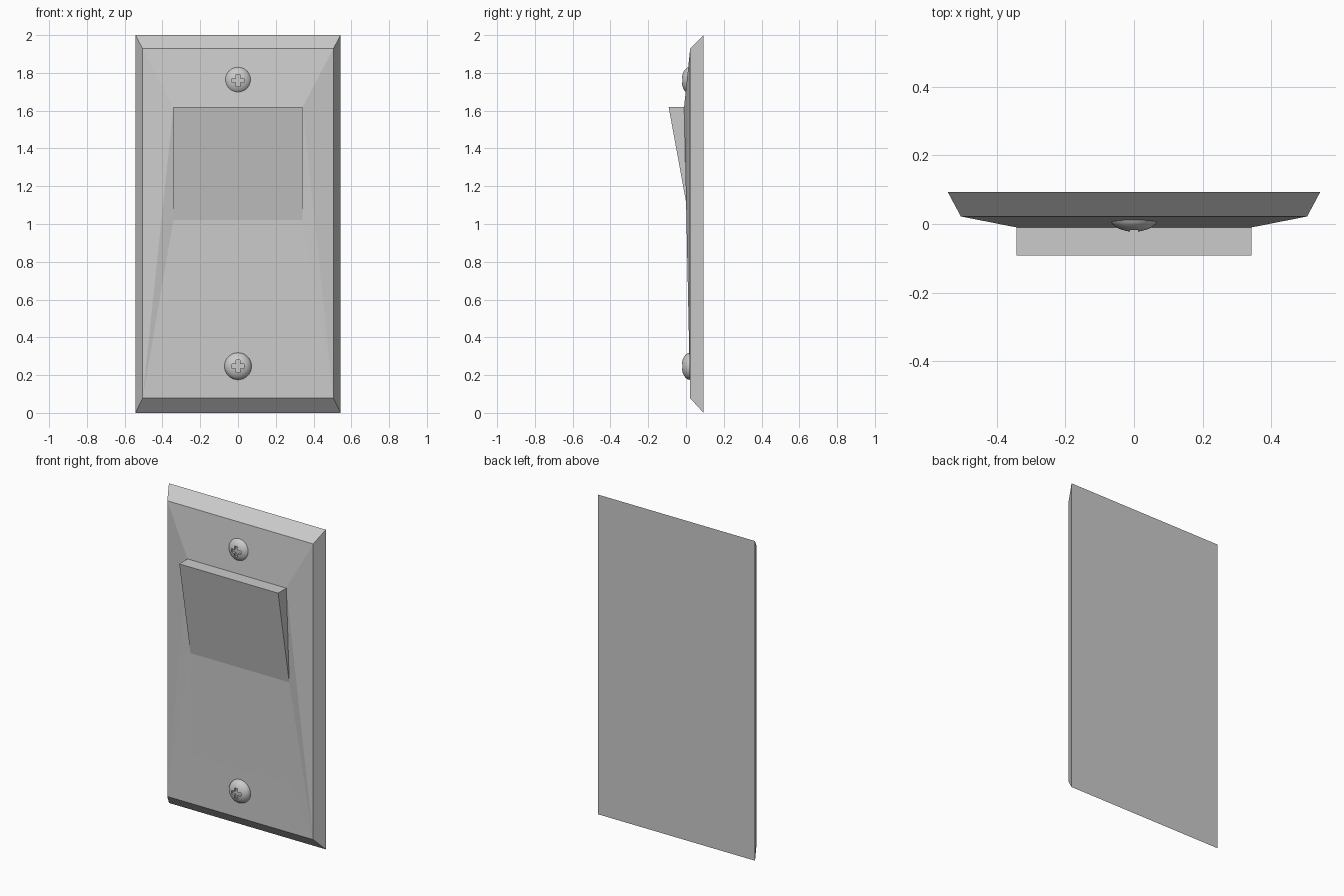
import bpy, bmesh, math
from mathutils import Matrix

if "Cube" in bpy.data.objects:
    bpy.data.objects.remove(bpy.data.objects["Cube"])

BACK, FACE = 0.093, 0.022


def finish(name, bm):
    bmesh.ops.recalc_face_normals(bm, faces=bm.faces)
    me = bpy.data.meshes.new(name)
    bm.to_mesh(me)
    bm.free()
    ob = bpy.data.objects.new(name, me)
    bpy.context.collection.objects.link(ob)
    return ob


def rect(bm, hx, y, z0, z1):
    return [bm.verts.new((x, y, z)) for x, z in ((-hx, z0), (hx, z0), (hx, z1), (-hx, z1))]


# wall plate: bevelled rim, then a front that swells up around the rocker
bm = bmesh.new()
back = rect(bm, 0.543, BACK, 0, 2)
rim = rect(bm, 0.505, FACE, 0.078, 1.928)
bm.faces.new(back)
for i in range(4):
    j = (i + 1) % 4
    bm.faces.new((back[i], back[j], rim[j], rim[i]))
levels = [(FACE, 0.38), (0.018, 1.02), (-0.01, 1.62)]
left, right = ([bm.verts.new((x, y, z)) for y, z in levels] for x in (-0.342, 0.342))
bm.faces.new((rim[0], rim[1], right[0], left[0]))
bm.faces.new((rim[2], rim[3], left[2], right[2]))
for side, lo, hi in ((left, rim[0], rim[3]), (right, rim[1], rim[2])):
    bm.faces.new((lo, side[0], side[1]))
    bm.faces.new((lo, side[1], side[2]))
    bm.faces.new((lo, side[2], hi))
for i in range(2):
    bm.faces.new((left[i], right[i], right[i + 1], left[i + 1]))
finish("wall_plate", bm)


def prism(name, pts, vec):
    bm = bmesh.new()
    f = bm.faces.new([bm.verts.new(p) for p in pts])
    new = bmesh.ops.extrude_face_region(bm, geom=[f])["geom"]
    bmesh.ops.translate(bm, vec=vec, verts=[v for v in new if isinstance(v, bmesh.types.BMVert)])
    return finish(name, bm)


# raised half of the rocker
prism("rocker", [(-0.342, -0.092, 1.62), (-0.342, -0.005, 1.62), (-0.342, 0.018, 1.02)], (0.684, 0, 0))


# domed screw with a cross recess
def screw(name, z):
    bm = bmesh.new()
    bmesh.ops.create_uvsphere(bm, u_segments=32, v_segments=24, radius=1,
                              matrix=Matrix.Rotation(math.pi / 2, 4, 'X'))
    cut = bmesh.ops.bisect_plane(bm, geom=bm.verts[:] + bm.edges[:] + bm.faces[:], dist=1e-4,
                                 plane_co=(0, 0, 0), plane_no=(0, 1, 0), clear_outer=True)
    bmesh.ops.holes_fill(bm, edges=[e for e in bm.edges if e.is_boundary])
    for v in bm.verts:
        v.co = (v.co.x * 0.072, FACE + v.co.y * 0.045, z + v.co.z * 0.072)
    ob = finish(name, bm)
    a, b = 0.011, 0.032
    quarter = [(b, -a), (b, a), (a, a)]
    pts = []
    for k in range(4):
        c, s = round(math.cos(k * math.pi / 2)), round(math.sin(k * math.pi / 2))
        pts += [(c * x - s * w, -0.06, z + s * x + c * w) for x, w in quarter]
    cutter = prism(name + "_cutter", pts, (0, 0.056, 0))
    cutter.hide_render = True
    cutter.hide_set(True)
    mod = ob.modifiers.new("recess", 'BOOLEAN')
    mod.operation, mod.object, mod.solver = 'DIFFERENCE', cutter, 'EXACT'
    bpy.ops.object.select_all(action='DESELECT')
    ob.select_set(True)
    bpy.context.view_layer.objects.active = ob
    bpy.ops.object.modifier_apply(modifier=mod.name)
    bpy.data.objects.remove(cutter)
    bpy.ops.object.shade_smooth_by_angle(angle=math.radians(35))


screw("lower_screw", 0.247)
screw("upper_screw", 1.76)
